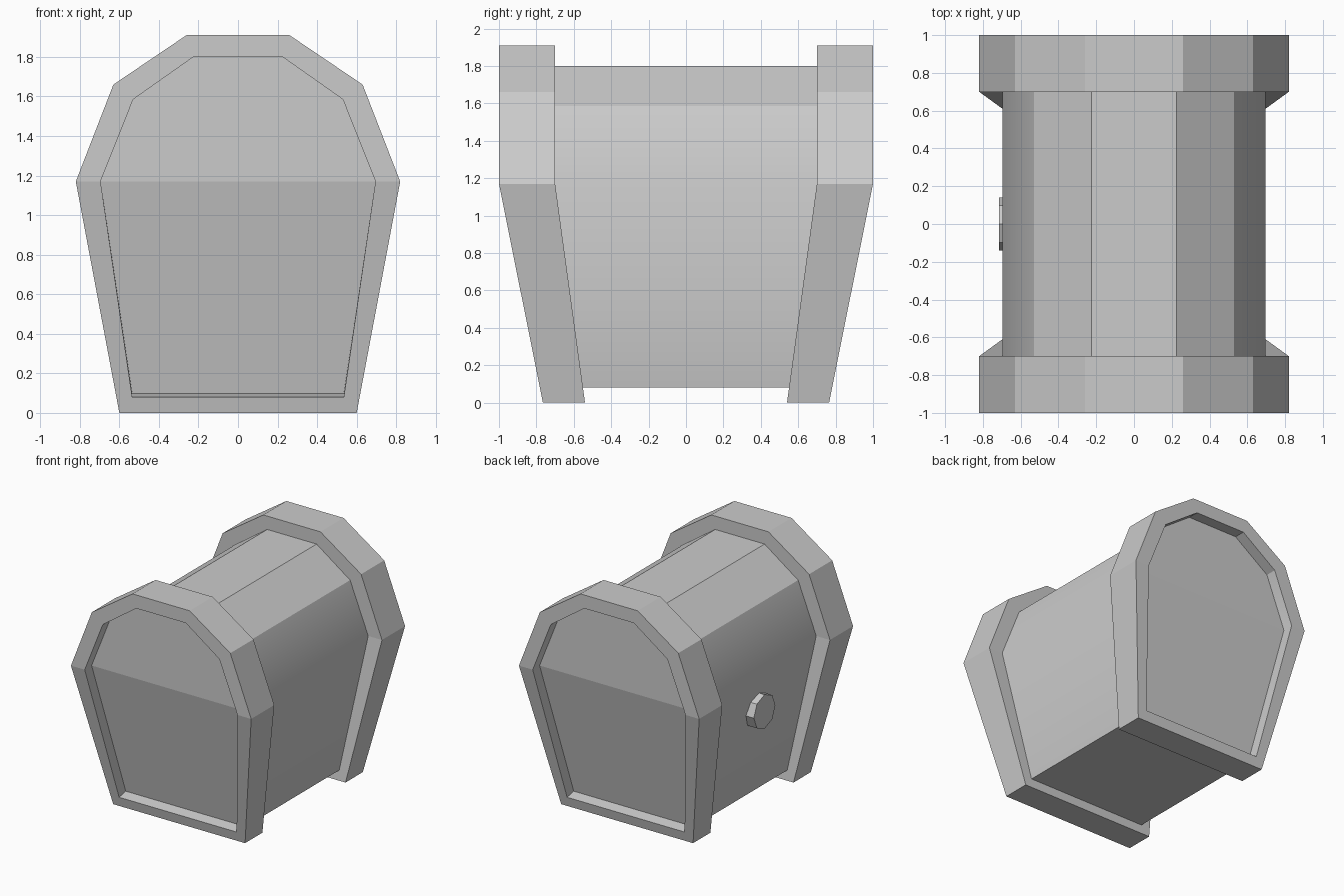
import bpy, bmesh, math

if "Cube" in bpy.data.objects:
    bpy.data.objects.remove(bpy.data.objects["Cube"])

FOLD = 1.17  # height where the sides and ends start to taper inwards
OUTER = [(0.6, 0), (0.82, FOLD), (0.63, 1.66), (0.26, 1.91)]
INNER = [(0.535, 0.08), (0.695, FOLD), (0.53, 1.585), (0.225, 1.80)]
PANEL = [(0.535, 0.097)] + INNER[1:]


def ring(half, y_top, y_bottom):
    """Symmetrical closed cross-section whose y leans inwards below the fold."""
    prof = half + [(-x, z) for x, z in reversed(half)]
    return [(x, y_bottom + (y_top - y_bottom) * min(z / FOLD, 1), z) for x, z in prof]


def loft(name, rings, panel=False):
    bm = bmesh.new()
    loops = [[bm.verts.new(p) for p in r] for r in rings]
    for a, b in zip(loops, loops[1:]):
        for i in range(len(a)):
            j = (i + 1) % len(a)
            bm.faces.new((a[i], a[j], b[j], b[i]))
    if panel:  # end panel, folded at the widest point
        v = loops[0]
        bm.faces.new((v[0], v[1], v[6], v[7]))
        bm.faces.new(v[1:7])
    bmesh.ops.recalc_face_normals(bm, faces=bm.faces)
    bm.normal_update()
    for f in bm.faces:
        f.smooth = abs(f.normal.y) < 0.5
    for e in bm.edges:
        e.smooth = len(e.link_faces) == 2 and e.calc_face_angle() < math.radians(31)
    mesh = bpy.data.meshes.new(name)
    bm.to_mesh(mesh)
    bm.free()
    obj = bpy.data.objects.new(name, mesh)
    bpy.context.collection.objects.link(obj)
    return obj


# End bands with recessed panels
for name, s in (("front_band", -1), ("back_band", 1)):
    loft(name, [ring(PANEL, s * 0.91, s * 0.675),
                ring(INNER, s * 1.0, s * 0.765),
                ring(OUTER, s * 1.0, s * 0.765),
                ring(OUTER, s * 0.7, s * 0.54),
                ring(INNER, s * 0.7, s * 0.54)], panel=True)

# Chest body between the bands: normals point outwards
body = loft("chest_body", [ring(INNER, -0.7, -0.54), ring(INNER, 0.7, 0.54)])
bm = bmesh.new()
bm.from_mesh(body.data)
bm.normal_update()
top = max(bm.faces, key=lambda f: f.calc_center_median().z)
if top.normal.z < 0:
    bmesh.ops.reverse_faces(bm, faces=bm.faces)
bm.to_mesh(body.data)
bm.free()

# Round latch on the left side
bpy.ops.mesh.primitive_cylinder_add(vertices=8, radius=0.14, depth=0.115,
                                    location=(-0.6575, 0, 0.82),
                                    rotation=(0, math.pi / 2, 0))
bpy.context.object.name = "latch"
